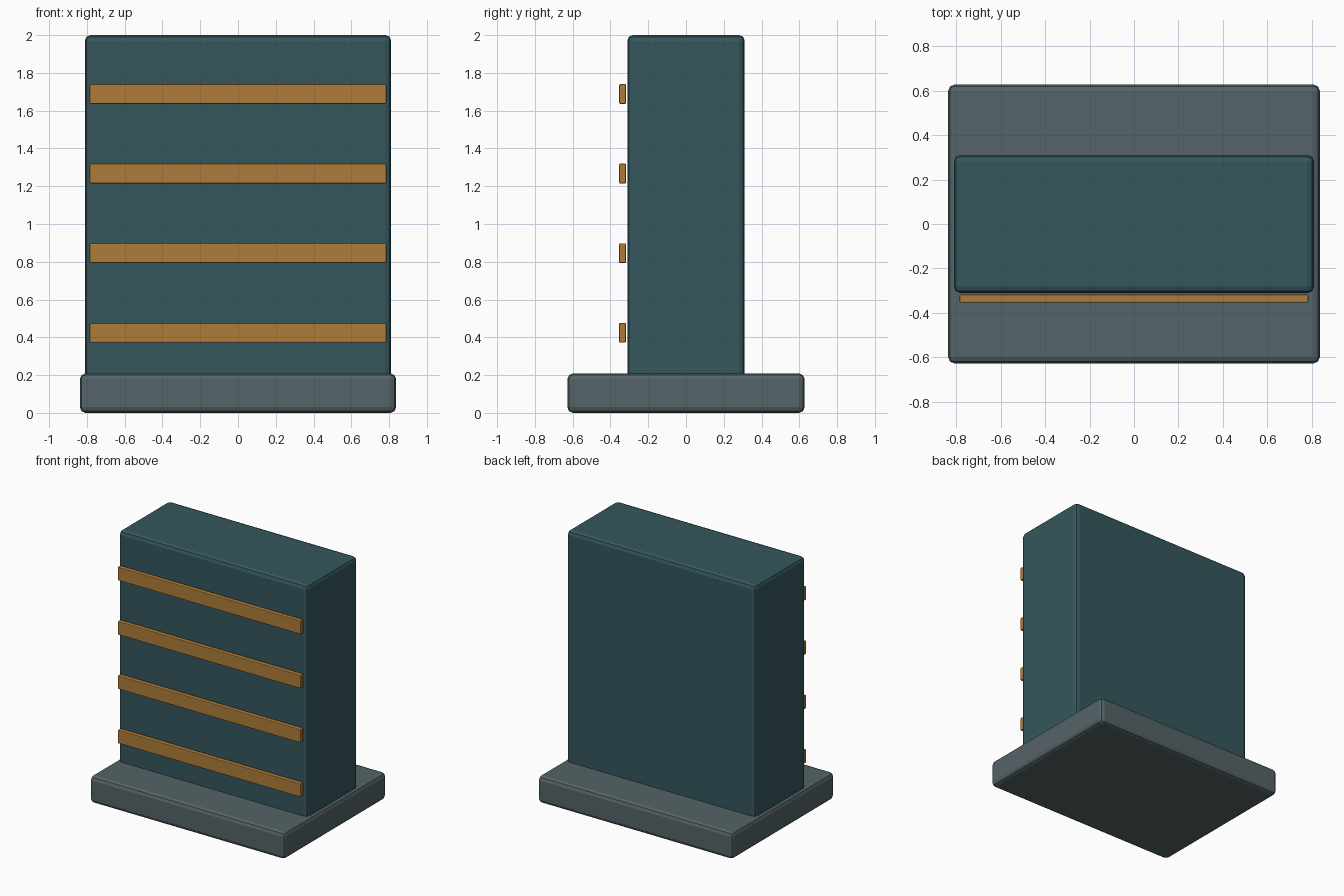
import bpy

if "Cube" in bpy.data.objects:
    bpy.data.objects.remove(bpy.data.objects["Cube"])


def material(name, rgb):
    mat = bpy.data.materials.new(name)
    mat.diffuse_color = (*rgb, 1.0)
    mat.use_nodes = True
    mat.node_tree.nodes["Principled BSDF"].inputs["Base Color"].default_value = mat.diffuse_color
    return mat


def rounded_box(name, size, centre, bevel, mat, segments=2):
    bpy.ops.mesh.primitive_cube_add(size=1, location=centre)
    obj = bpy.context.object
    obj.name = name
    obj.scale = size
    bpy.ops.object.transform_apply(location=False, rotation=False, scale=True)
    mod = obj.modifiers.new("edge_rounding", "BEVEL")
    mod.width = bevel
    mod.segments = segments
    obj.data.materials.append(mat)
    return obj


slate = material("slate", (0.09, 0.125, 0.135))
teal = material("teal", (0.035, 0.095, 0.11))
amber = material("amber", (0.43, 0.20, 0.04))

# Plinth
rounded_box("base", (1.674, 1.256, 0.209), (0, 0, 0.1045), 0.03, slate)

# Upright slab, sunk slightly into the plinth
rounded_box("body", (1.622, 0.622, 1.84), (0, 0, 1.08), 0.03, teal)

# Four evenly spaced strips floating just off the front face
for i in range(4):
    rounded_box(f"front_strip_{i + 1}", (1.57, 0.036, 0.104),
                (0, -0.336, 0.424 + 0.4215 * i), 0.005, amber)
